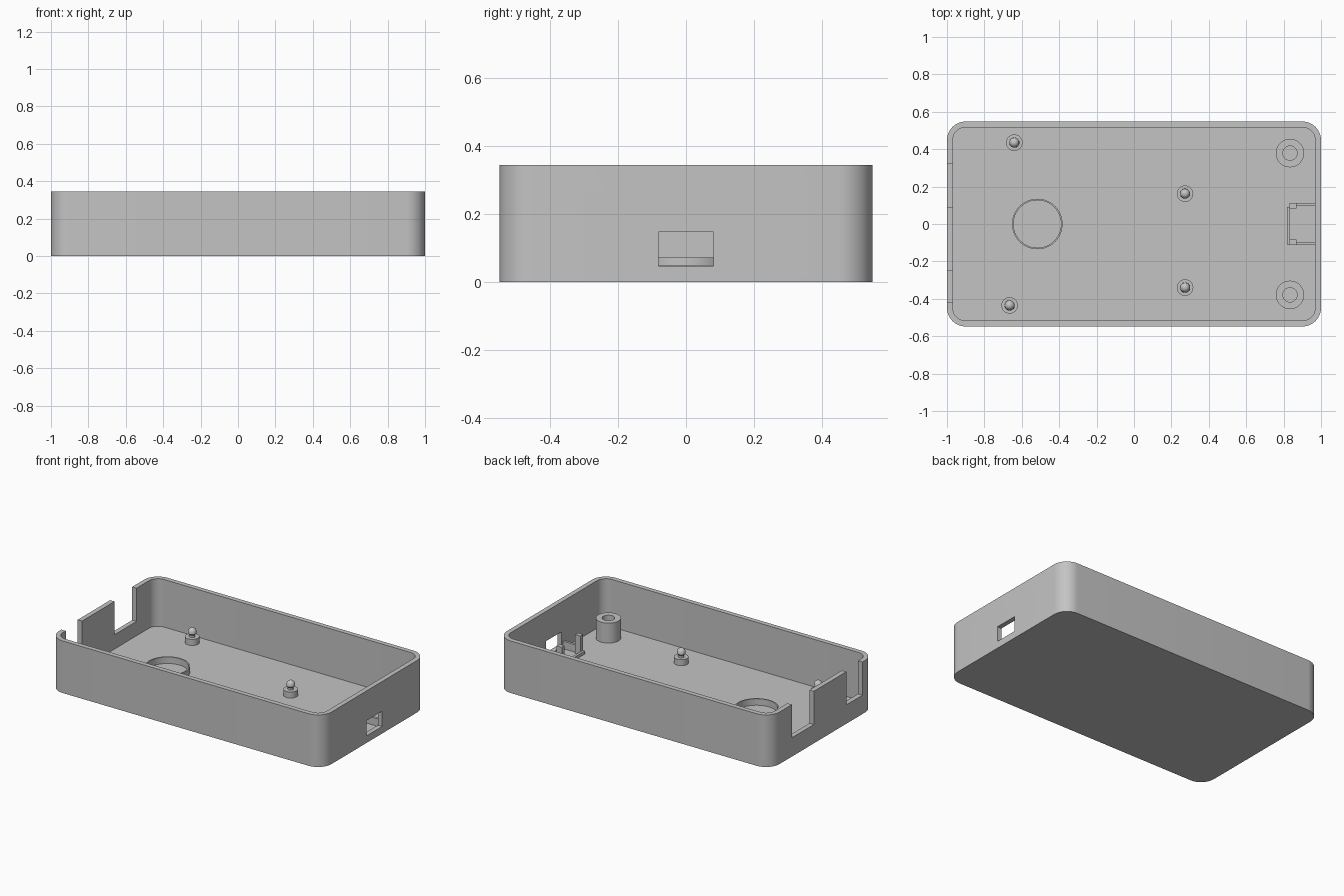
import bpy, bmesh
from math import cos, sin, pi, radians
from mathutils import Matrix, Vector

old = bpy.data.objects.get("Cube")
if old:
    bpy.data.objects.remove(old, do_unlink=True)

grey = bpy.data.materials.new("plain_grey")
grey.use_nodes = True
colour = (0.55, 0.55, 0.55, 1)
grey.diffuse_color = colour
grey.node_tree.nodes["Principled BSDF"].inputs["Base Color"].default_value = colour

FLOOR = 0.03
HEIGHT = 0.345


def finish(name, bm):
    """Turn a bmesh into a named object."""
    bmesh.ops.remove_doubles(bm, verts=bm.verts, dist=1e-5)
    bmesh.ops.recalc_face_normals(bm, faces=bm.faces)
    mesh = bpy.data.meshes.new(name)
    bm.to_mesh(mesh)
    bm.free()
    mesh.materials.append(grey)
    obj = bpy.data.objects.new(name, mesh)
    bpy.context.collection.objects.link(obj)
    return obj


def activate(obj):
    bpy.ops.object.select_all(action='DESELECT')
    obj.select_set(True)
    bpy.context.view_layer.objects.active = obj


def smooth(obj):
    activate(obj)
    bpy.ops.object.shade_smooth_by_angle(angle=radians(30))


def box(name, x, y, z):
    """Box given by (low, high) along each axis."""
    bm = bmesh.new()
    size = [b - a for a, b in (x, y, z)]
    mid = Vector([(a + b) / 2 for a, b in (x, y, z)])
    bmesh.ops.create_cube(bm, size=1, matrix=Matrix.Translation(mid) @ Matrix.Diagonal((*size, 1)))
    return finish(name, bm)


def rounded_block(name, hx, hy, r, z0, z1, steps=12):
    """Upright block with rounded vertical corners."""
    bm = bmesh.new()
    verts = []
    for quarter, (sx, sy) in enumerate(((1, 1), (-1, 1), (-1, -1), (1, -1))):
        for i in range(steps + 1):
            a = (quarter + i / steps) * pi / 2
            verts.append(bm.verts.new((sx * (hx - r) + r * cos(a), sy * (hy - r) + r * sin(a), z0)))
    face = bm.faces.new(verts)
    top = bmesh.ops.extrude_face_region(bm, geom=[face])["geom"]
    bmesh.ops.translate(bm, vec=(0, 0, z1 - z0), verts=[v for v in top if isinstance(v, bmesh.types.BMVert)])
    return finish(name, bm)


def lathe(name, profile, x, y, closed=False, steps=40):
    """Revolve (radius, z) points around an upright axis at x, y."""
    bm = bmesh.new()
    verts = [bm.verts.new((r, 0, z)) for r, z in profile]
    edges = [bm.edges.new(pair) for pair in zip(verts, verts[1:])]
    if closed:
        edges.append(bm.edges.new((verts[-1], verts[0])))
    bmesh.ops.spin(bm, geom=verts + edges, axis=(0, 0, 1), cent=(0, 0, 0),
                   angle=2 * pi, steps=steps, use_merge=True)
    bmesh.ops.translate(bm, vec=(x, y, 0), verts=bm.verts)
    obj = finish(name, bm)
    smooth(obj)
    return obj


# Tray: hollow block, left-hand wall slots and right-hand port opening
tray = rounded_block("case_tray", 1, 0.548, 0.1, 0, HEIGHT)
cutters = [
    rounded_block("cavity_cutter", 0.968, 0.516, 0.065, FLOOR, HEIGHT + 0.1),
    box("slot_cutter_front", (-1.1, -0.9), (-0.42, -0.25), (0.125, HEIGHT + 0.1)),
    box("slot_cutter_back", (-1.1, -0.9), (0.09, 0.32), (0.125, HEIGHT + 0.1)),
    box("port_cutter", (0.9, 1.1), (-0.081, 0.081), (0.047, 0.148)),
]
activate(tray)
for cutter in cutters:
    mod = tray.modifiers.new(cutter.name, 'BOOLEAN')
    mod.operation = 'DIFFERENCE'
    mod.solver = 'EXACT'
    mod.object = cutter
    bpy.ops.object.modifier_apply(modifier=mod.name)
for cutter in cutters:
    bpy.data.objects.remove(cutter, do_unlink=True)
smooth(tray)

# Round collar on the floor
lathe("floor_collar", [(0.127, 0.02), (0.135, 0.02), (0.135, 0.073), (0.127, 0.073)],
      -0.517, 0, closed=True, steps=64)

# Locating pegs: stepped base, neck and tapered head
peg = [(0.044, 0.02), (0.044, 0.07), (0.018, 0.07), (0.018, 0.084), (0.027, 0.094),
       (0.026, 0.108), (0.02, 0.12), (0.01, 0.127), (0, 0.128)]
for i, (x, y) in enumerate(((-0.64, 0.435), (-0.665, -0.435), (0.273, 0.162), (0.273, -0.34))):
    lathe(f"peg_{i + 1}", peg, x, y, steps=32)

# Screw bosses with blind holes, and the cradle behind the port
boss = [(0.076, 0.02), (0.076, 0.162), (0.038, 0.162), (0.038, FLOOR + 0.002), (0, FLOOR + 0.002)]
for side, name in ((1, "back"), (-1, "front")):
    lathe(f"screw_boss_{name}", boss, 0.834, side * 0.379)

    def span(a, b):
        return tuple(sorted((side * a, side * b)))

    box(f"cradle_post_{name}", (0.832, 0.87), span(0.083, 0.112), (0.02, 0.155))
    box(f"cradle_side_{name}", (0.86, 0.975), span(0.096, 0.112), (0.02, 0.08))
box("cradle_bar", (0.817, 0.834), (-0.11, 0.092), (0.02, 0.05))
